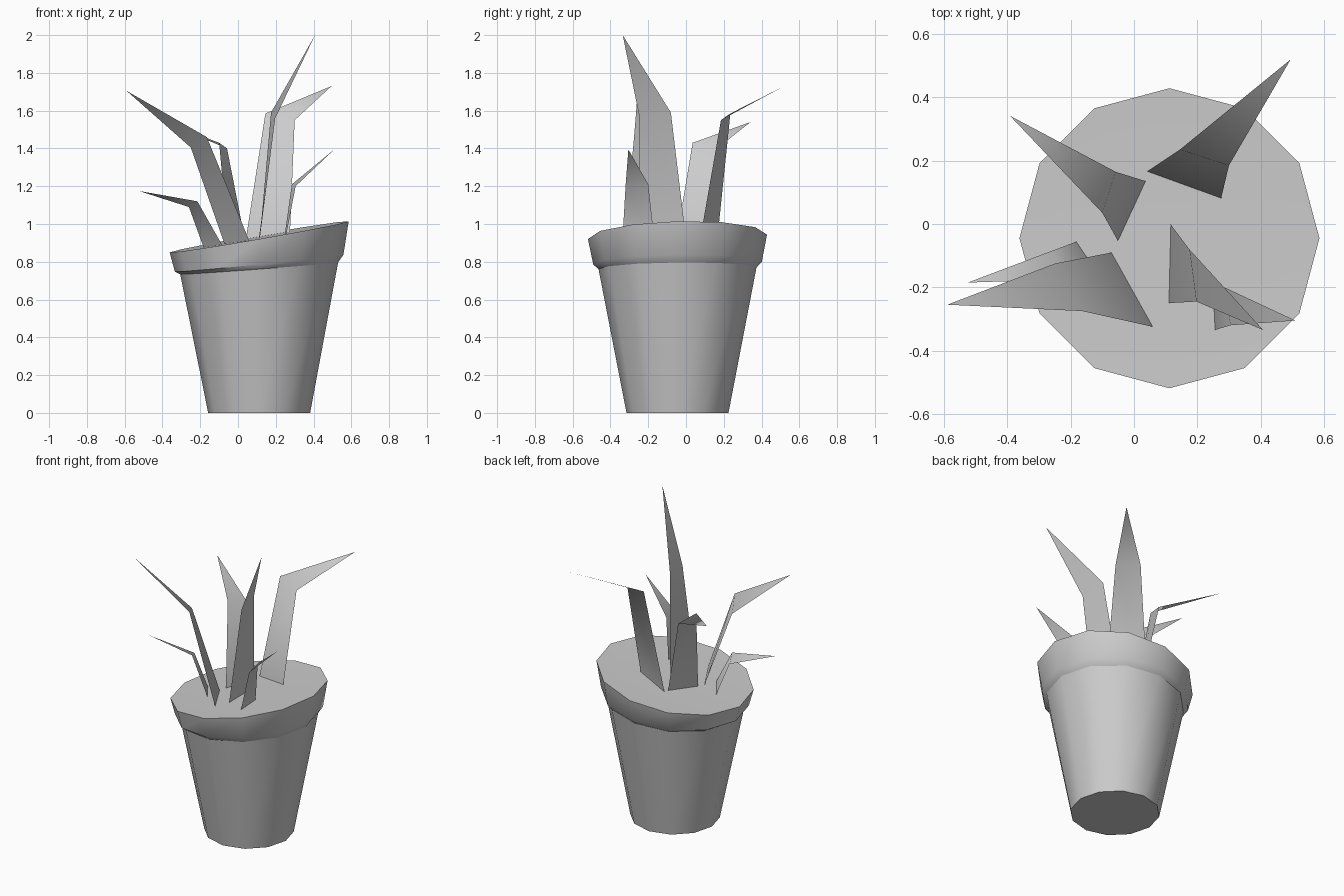
import bpy
import bmesh
import math

default = bpy.data.objects.get("Cube")
if default:
    bpy.data.objects.remove(default, do_unlink=True)

grey = bpy.data.materials.new("plain_grey")
grey.use_nodes = True
grey.diffuse_color = (0.6, 0.6, 0.6, 1)
grey.node_tree.nodes["Principled BSDF"].inputs["Base Color"].default_value = (0.6, 0.6, 0.6, 1)

SIDES = 12
CX, CY = 0.112, -0.045


def finish(name, bm, angle):
    mesh = bpy.data.meshes.new(name)
    bm.to_mesh(mesh)
    bm.free()
    mesh.materials.append(grey)
    obj = bpy.data.objects.new(name, mesh)
    bpy.context.collection.objects.link(obj)
    bpy.ops.object.select_all(action='DESELECT')
    obj.select_set(True)
    bpy.context.view_layer.objects.active = obj
    bpy.ops.object.shade_smooth_by_angle(angle=math.radians(angle))
    return obj


def ring(bm, radius, height, slope_x=0.0, slope_y=0.0):
    """Polygon ring around the pot axis, lying in a tilted plane."""
    verts = []
    for i in range(SIDES):
        a = math.tau * i / SIDES
        x, y = radius * math.cos(a), radius * math.sin(a)
        verts.append(bm.verts.new((CX + x, CY + y, height + slope_x * x + slope_y * y)))
    return verts


def lathe(name, rings, cap_start=False, cap_end=False):
    bm = bmesh.new()
    loops = [ring(bm, *r) for r in rings]
    for low, high in zip(loops, loops[1:]):
        for i in range(SIDES):
            j = (i + 1) % SIDES
            bm.faces.new((low[i], low[j], high[j], high[i]))
    if cap_start:
        bm.faces.new(loops[0][::-1])
    if cap_end:
        bm.faces.new(loops[-1])
    return finish(name, bm, 35)


# Pot: tapered body, slanted overhanging rim, soil closing the top
lathe("pot_body", [(0.27, 0.0), (0.418, 0.765, 0.075, 0.01)], cap_start=True)
lathe("pot_rim", [(0.418, 0.765, 0.075, 0.01),
                  (0.446, 0.792, 0.1, 0.015),
                  (0.474, 0.932, 0.174, 0.025)])
lathe("soil", [(0.474, 0.932, 0.174, 0.025),
               (0.36, 0.928, 0.174, 0.025)], cap_end=True)


def leaf(name, base, bend, tip):
    """Flat bent blade: base edge, bend edge, pointed tip."""
    bm = bmesh.new()
    b0, b1, m0, m1, t = [bm.verts.new(p) for p in (*base, *bend, tip)]
    bm.faces.new((b0, b1, m1, m0))
    bm.faces.new((m0, m1, t))
    return finish(name, bm, 80)


# Leaves fanning out of the soil
leaf("tall_leaf", [(0.115, 0.0, 0.92), (0.11, -0.25, 0.92)],
     [(0.175, -0.08, 1.59), (0.197, -0.245, 1.56)], (0.408, -0.335, 2.0))
leaf("front_left_leaf", [(0.247, -0.17, 0.94), (0.255, -0.335, 0.94)],
     [(0.285, -0.2, 1.21), (0.305, -0.32, 1.2)], (0.51, -0.305, 1.395))
leaf("back_left_leaf", [(0.04, 0.165, 0.91), (0.275, 0.08, 0.95)],
     [(0.145, 0.235, 1.585), (0.3, 0.185, 1.55)], (0.495, 0.52, 1.73))
leaf("back_right_leaf", [(0.038, 0.135, 0.91), (-0.05, -0.055, 0.89)],
     [(-0.058, 0.165, 1.4), (-0.1, 0.035, 1.43)], (-0.392, 0.342, 1.54))
leaf("front_right_leaf", [(-0.07, -0.09, 0.89), (0.06, -0.325, 0.91)],
     [(-0.25, -0.125, 1.405), (-0.165, -0.275, 1.46)], (-0.59, -0.255, 1.705))
leaf("low_right_leaf", [(-0.18, -0.055, 0.87), (-0.085, -0.2, 0.89)],
     [(-0.26, -0.085, 1.09), (-0.215, -0.175, 1.12)], (-0.525, -0.185, 1.175))
